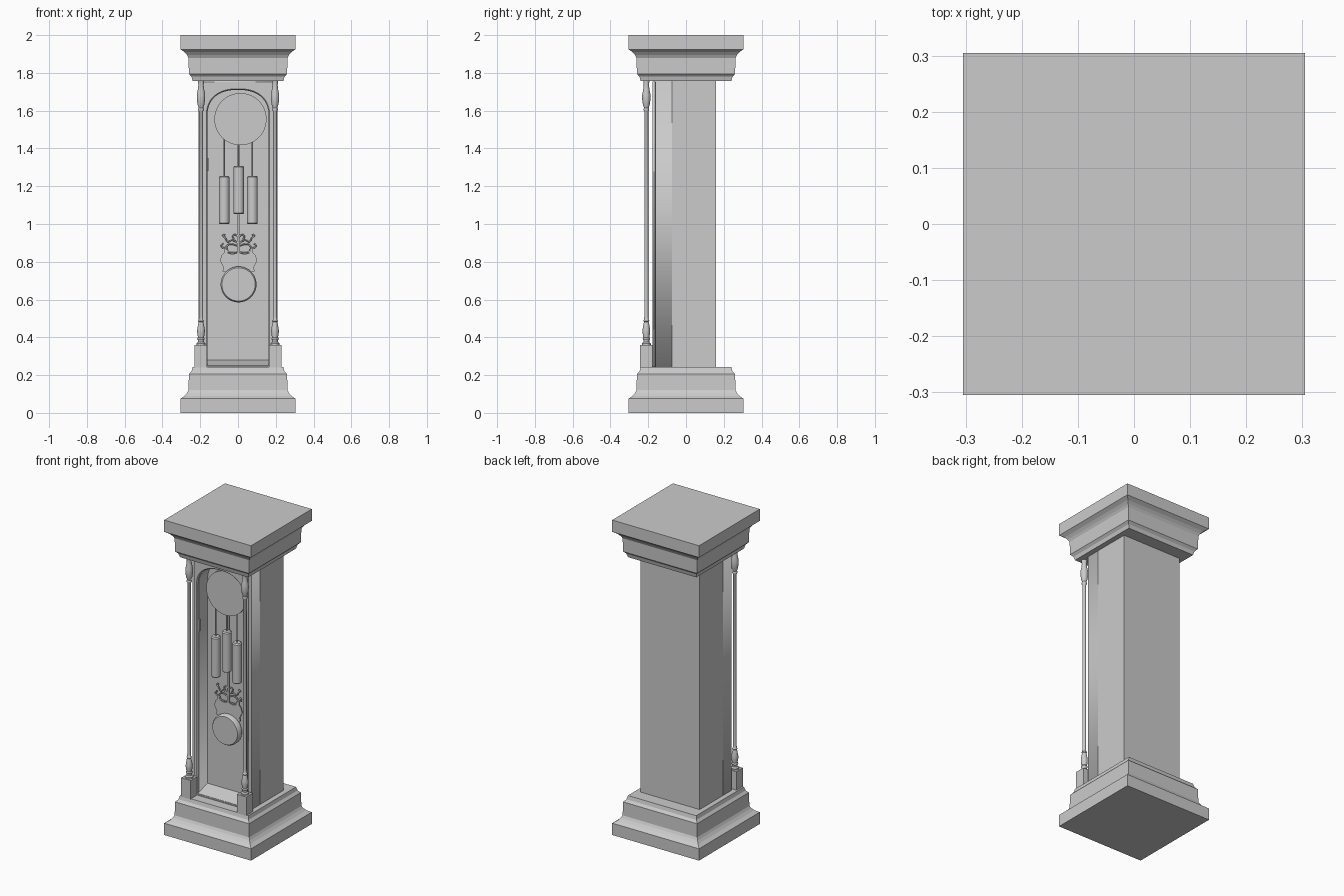
import bpy, bmesh, math

if "Cube" in bpy.data.objects:
    bpy.data.objects.remove(bpy.data.objects["Cube"])


def finish(bm, name, smooth=False):
    bmesh.ops.recalc_face_normals(bm, faces=bm.faces)
    me = bpy.data.meshes.new(name)
    bm.to_mesh(me)
    bm.free()
    ob = bpy.data.objects.new(name, me)
    bpy.context.collection.objects.link(ob)
    if smooth:
        activate(ob)
        bpy.ops.object.shade_smooth_by_angle(angle=math.radians(35))
    return ob


def activate(ob):
    bpy.ops.object.select_all(action='DESELECT')
    ob.select_set(True)
    bpy.context.view_layer.objects.active = ob


def loft(bm, rings):
    """Skin closed rings of points and cap both ends."""
    rings = [[bm.verts.new(p) for p in r] for r in rings]
    n = len(rings[0])
    for a, b in zip(rings, rings[1:]):
        for i in range(n):
            bm.faces.new((a[i], a[(i + 1) % n], b[(i + 1) % n], b[i]))
    bm.faces.new(rings[0])
    bm.faces.new(rings[-1])


def moulding(name, profile):
    bm = bmesh.new()
    loft(bm, [[(-h, -h, z), (h, -h, z), (h, h, z), (-h, h, z)] for h, z in profile])
    return finish(bm, name)


def lathe(name, profile, x, y, seg=20):
    bm = bmesh.new()
    loft(bm, [[(x + r * math.cos(t), y + r * math.sin(t), z)
               for t in (2 * math.pi * i / seg for i in range(seg))] for r, z in profile])
    return finish(bm, name, True)


def box(name, x0, x1, y0, y1, z0, z1):
    bm = bmesh.new()
    loft(bm, [[(x0, y0, z), (x1, y0, z), (x1, y1, z), (x0, y1, z)] for z in (z0, z1)])
    return finish(bm, name)


def disc(name, x, z, profile, seg=64):
    """Round plate facing the front; profile is (radius, y)."""
    bm = bmesh.new()
    loft(bm, [[(x + r * math.cos(t), y, z + r * math.sin(t))
               for t in (2 * math.pi * i / seg for i in range(seg))] for r, y in profile])
    return finish(bm, name, True)


def to_mesh(cu, name, loc=(0, 0, 0), rot=(0, 0, 0)):
    ob = bpy.data.objects.new(name, cu)
    bpy.context.collection.objects.link(ob)
    ob.location, ob.rotation_euler = loc, rot
    activate(ob)
    bpy.ops.object.convert(target='MESH')
    return bpy.context.view_layer.objects.active


def plate(name, outlines, y0, y1, bevel=0.0):
    """Flat plate in xz with optional holes, between y0 and y1."""
    cu = bpy.data.curves.new(name, 'CURVE')
    cu.dimensions, cu.fill_mode = '2D', 'BOTH'
    cu.extrude = (y1 - y0) / 2 - bevel
    cu.bevel_depth, cu.bevel_resolution, cu.offset = bevel, 0, -bevel
    for pts in outlines:
        s = cu.splines.new('POLY')
        s.points.add(len(pts) - 1)
        for p, (x, z) in zip(s.points, pts):
            p.co = (x, z, 0, 1)
        s.use_cyclic_u = True
    return to_mesh(cu, name, (0, (y0 + y1) / 2, 0), (math.pi / 2, 0, 0))


def scroll(name, pts, r, y):
    cu = bpy.data.curves.new(name, 'CURVE')
    cu.dimensions, cu.bevel_depth, cu.bevel_resolution = '3D', r, 1
    cu.use_fill_caps, cu.resolution_u = True, 6
    s = cu.splines.new('NURBS')
    s.points.add(len(pts) - 1)
    for p, (x, z) in zip(s.points, pts):
        p.co = (x, y, z, 1)
    s.use_endpoint_u, s.order_u = True, 3
    return to_mesh(cu, name)


# Base and crown share one moulding profile, flipped
prof = [(.305, 0), (.305, .075), (.283, .09), (.27, .105), (.262, .12),
        (.26, .205), (.246, .22), (.24, .243)]
moulding("base", prof)
moulding("crown", [(h, 2 - z) for h, z in prof])

# Case: solid back, front slab with arched opening, chamfered door frame
W = .162
arch = [(-W, .248), (W, .248)]
for i in range(33):
    t = math.pi * i / 32
    c, s = math.cos(t), math.sin(t)
    arch.append((W * math.copysign(abs(c) ** .85, c), 1.57 + .14 * s ** .85 if s > 1e-6 else 1.57))


def rect(h, z0, z1):
    return [(-h, z0), (h, z0), (h, z1), (-h, z1)]


box("case_back", -.208, .208, -.075, .16, .235, 1.765)
plate("case_front", [rect(.208, .235, 1.765), arch], -.162, -.075)
plate("door_frame", [rect(.19, .242, 1.758), arch], -.178, -.162, .006)

# Sloping sill at the foot of the opening
bm = bmesh.new()
loft(bm, [[(x, -.17, .242), (x, -.076, .242), (x, -.076, .28), (x, -.17, .25)] for x in (-W, W)])
finish(bm, "sill")
box("door_latch", -W, -.155, -.165, -.15, 1.28, 1.35)

# Turned columns on square blocks
col = [(.024, .36), (.024, .368), (.016, .375), (.016, .385), (.02, .392), (.016, .4),
       (.02, .425), (.02, .44), (.015, .47), (.012, .482), (.016, .487), (.012, .493),
       (.0105, .51), (.0105, 1.595), (.015, 1.602), (.015, 1.61), (.012, 1.615),
       (.018, 1.632), (.022, 1.66), (.022, 1.685), (.017, 1.71), (.014, 1.735), (.017, 1.765)]
for side, sx in (("left", -1), ("right", 1)):
    box(side + "_column_block", sx * .196 - .033, sx * .196 + .033, -.243, -.178, .24, .36)
    lathe(side + "_column", col, sx * .196, -.21)

# Dial
disc("dial", .013, 1.555, [(.138, -.112), (.138, -.14)])

# Hanging weights with their rods
for name, x, z in (("left", -.073, 1.0), ("middle", .004, 1.053), ("right", .076, 1.0)):
    lathe(name + "_weight", [(.025, z), (.028, z + .004), (.028, z + .248), (.022, z + .255)], x, -.118)
    lathe(name + "_weight_rod", [(.004, z + .25), (.004, 1.5)], x, -.118, 8)

# Pendulum: rod, lyre plate, bob
box("pendulum_rod", -.005, .009, -.103, -.097, .75, 1.45)
half = [(.05, .74), (.085, .75), (.08, .77), (.098, .805), (.09, .835), (.075, .85),
        (.078, .875), (.065, .885), (.055, .845), (.03, .84), (.0, .848)]
plate("lyre_plate", [[(x + .003, z) for x, z in half] +
                     [(.003 - x, z) for x, z in reversed(half[:-1])]], -.103, -.097)
scrolls = [[(.01, .85), (.05, .84), (.07, .88), (.04, .9), (.01, .885)],
           [(.005, .9), (.03, .92), (.06, .9), (.07, .93), (.09, .94), (.07, .945)],
           [(.0, .93), (.02, .95), (.035, .93), (.02, .915)],
           [(.065, .875), (.085, .87), (.095, .89), (.08, .895)]]
for i, pts in enumerate(scrolls):
    for side, sx in (("left", -1), ("right", 1)):
        scroll(f"{side}_scroll_{i + 1}", [(.003 + sx * x, z) for x, z in pts], .0045, -.1)
disc("pendulum_bob", .003, .68, [(.095, -.1), (.095, -.125), (.088, -.135)])
